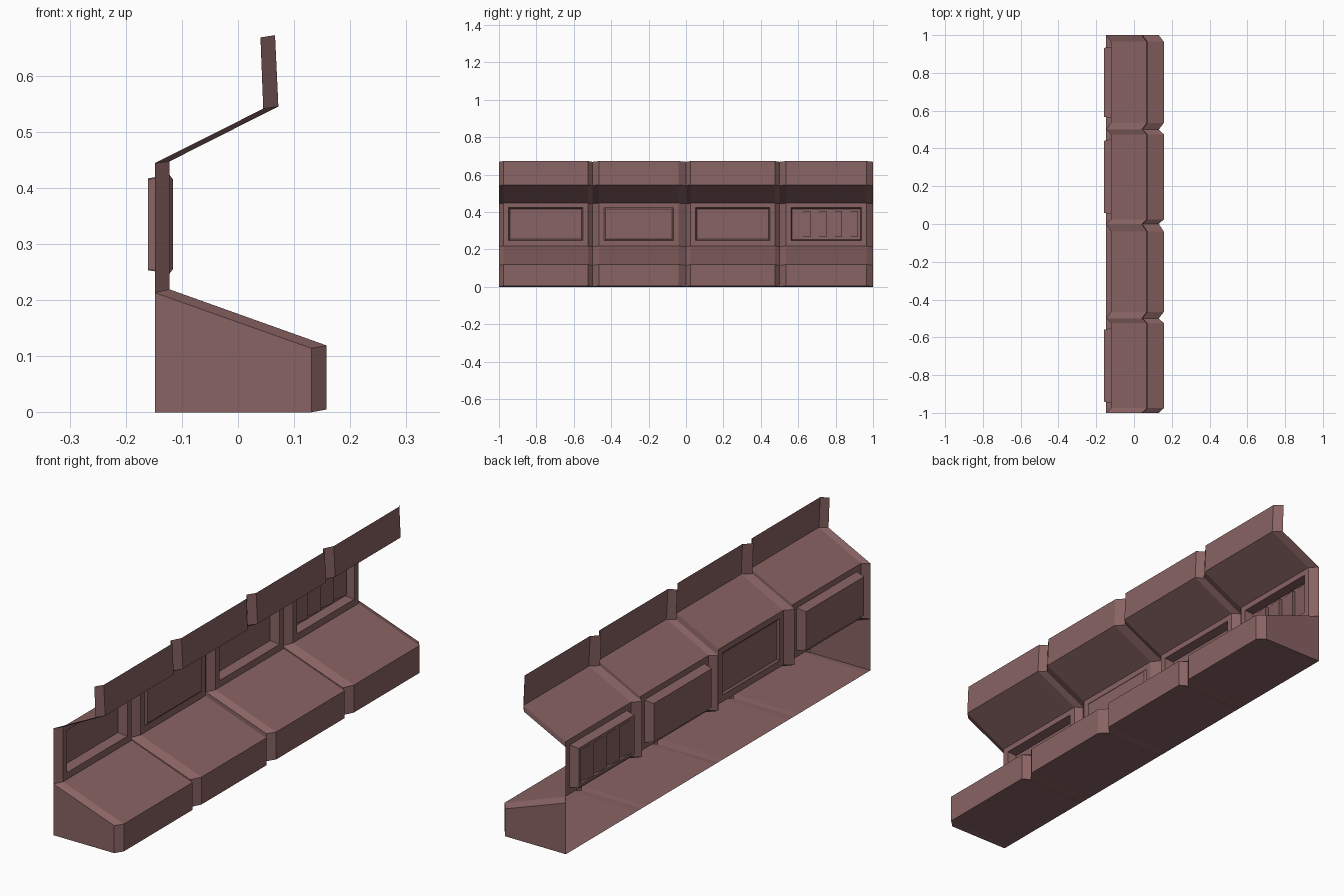
import bpy

if "Cube" in bpy.data.objects:
    bpy.data.objects.remove(bpy.data.objects["Cube"])

mat = bpy.data.materials.new("dusty_red_brown")
mat.diffuse_color = (0.25, 0.125, 0.125, 1)
mat.use_nodes = True
mat.node_tree.nodes["Principled BSDF"].inputs["Base Color"].default_value = mat.diffuse_color

# Bay edges along y (start, end); a V groove sits between neighbouring bays
BAYS = [(-0.975, -0.525), (-0.465, -0.04), (0.025, 0.475), (0.535, 0.965)]
GROOVES = [-1, -0.5, 0, 0.5, 1]

# Matching (x, z) profiles: sunk at the grooves, raised along the bays
SUNK = [(-0.148, 0), (0.131, 0), (0.131, 0.114), (-0.148, 0.213),
        (-0.148, 0.444), (0.045, 0.541), (0.04, 0.668)]
RAISED = [(-0.148, 0), (0.158, 0.005), (0.158, 0.119), (-0.122, 0.219),
          (-0.122, 0.447), (0.072, 0.545), (0.066, 0.672)]


def make(name, verts, faces):
    me = bpy.data.meshes.new(name)
    me.from_pydata(verts, [], faces)
    me.materials.append(mat)
    ob = bpy.data.objects.new(name, me)
    bpy.context.collection.objects.link(ob)
    return ob


def sweep(name, first, last, skip_bays=False, caps=False):
    """Loft part of the profile through every groove and bay."""
    stations = [(GROOVES[0], SUNK)]
    for (a, b), g in zip(BAYS, GROOVES[1:]):
        stations += [(a, RAISED), (b, RAISED), (g, SUNK)]
    n = last - first + 1
    verts = [(x, y, z) for y, prof in stations for x, z in prof[first:last + 1]]
    faces = []
    for s in range(len(stations) - 1):
        if skip_bays and s % 3 == 1:
            continue
        for i in range(n - 1):
            p = s * n + i
            faces.append((p, p + n, p + n + 1, p + 1))
    if caps:
        end = (len(stations) - 1) * n
        faces += [tuple(range(n)), tuple(end + i for i in reversed(range(n)))]
    return make(name, verts, faces)


def rect(x, y0, y1, z0, z1, d=0):
    return [(x, y0 + d, z0 + d), (x, y1 - d, z0 + d),
            (x, y1 - d, z1 - d), (x, y0 + d, z1 - d)]


def nested(name, loops, cap=True):
    """Bridge a chain of rectangles, optionally closing the last one."""
    verts = [v for loop in loops for v in loop]
    faces = []
    for k in range(len(loops) - 1):
        for i in range(4):
            j = (i + 1) % 4
            a = 4 * k
            faces.append((a + i, a + j, a + 4 + j, a + 4 + i))
    if cap:
        a = 4 * (len(loops) - 1)
        faces.append((a, a + 1, a + 2, a + 3))
    return make(name, verts, faces)


# Seat base (open at the back), back wall grooves and slanted canopy with lip
sweep("seat_base", 0, 3, caps=True)
sweep("wall_grooves", 3, 4, skip_bays=True)
sweep("canopy", 4, 6)

# Wall bays with their inset panels
for n, (a, b) in enumerate(BAYS):
    bay = rect(-0.122, a, b, 0.219, 0.447)
    box = (a + 0.027, b - 0.027, 0.247, 0.423)
    name = f"wall_panel_{n + 1}"
    if n == 1:                                   # panel raised to the front
        nested(name, [bay, rect(-0.122, *box), rect(-0.116, *box, 0.008)])
    elif n < 3:                                  # pocket sunk to the back
        nested(name, [bay, rect(-0.122, *box), rect(-0.16, *box, 0.008)])
    else:                                        # pocket holding louvres
        nested(name, [bay, rect(-0.122, *box), rect(-0.16, *box, 0.006),
                      rect(-0.16, *box, 0.018)], cap=False)
        y0, y1, z0, z1 = box[0] + .018, box[1] - .018, box[2] + .018, box[3] - .018
        w = (y1 - y0) / 4
        verts, faces = [], []
        for i in range(4):
            p, q = y0 + i * w, y0 + (i + 1) * w
            k = len(verts)
            for x, y in ((-0.16, p), (-0.145, q), (-0.16, q)):
                verts += [(x, y, z0), (x, y, z1)]
            faces += [(k, k + 2, k + 3, k + 1), (k + 2, k + 4, k + 5, k + 3),
                      (k, k + 4, k + 2), (k + 1, k + 3, k + 5)]
        make("louvres", verts, faces)
